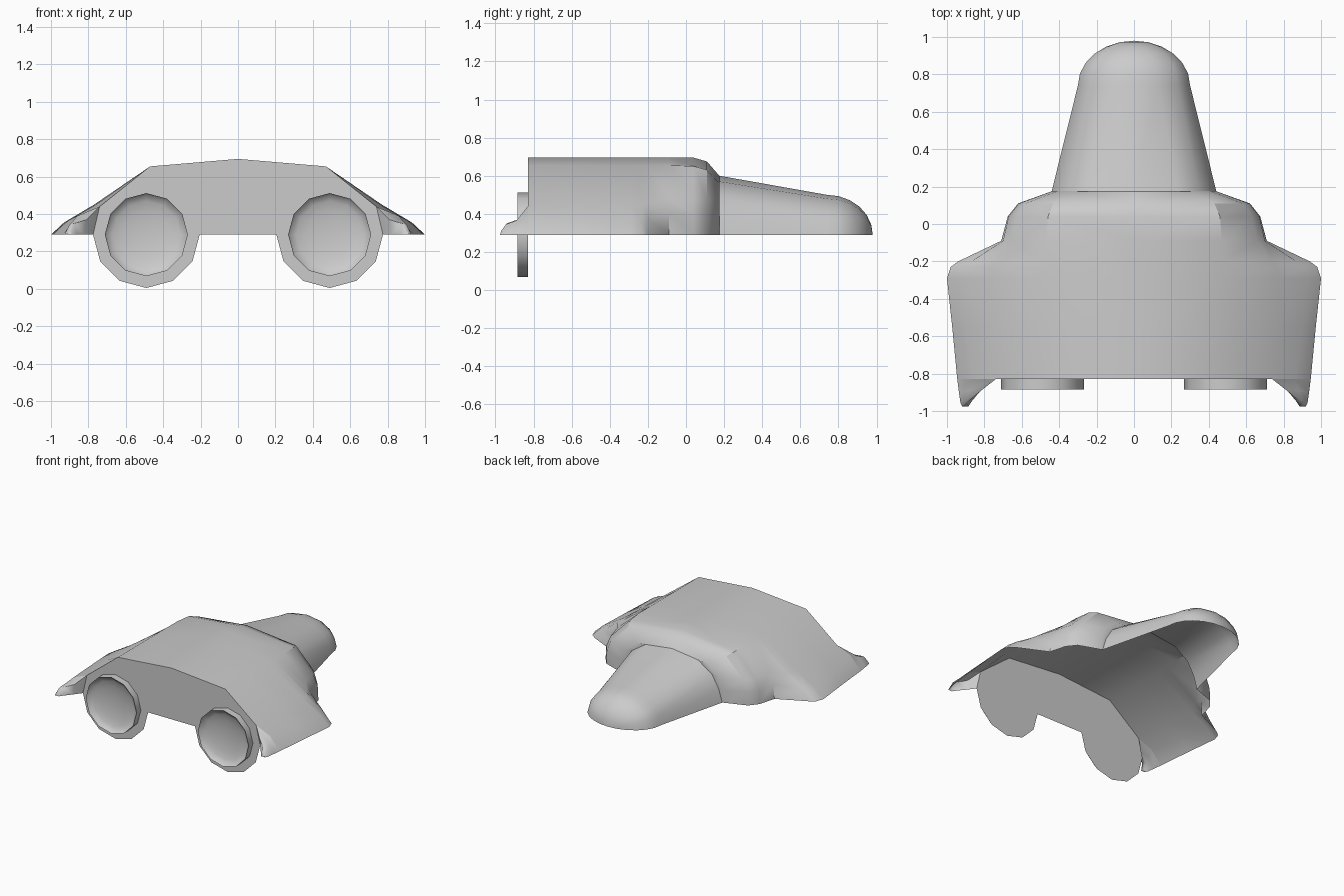
import bpy, bmesh, math

if "Cube" in bpy.data.objects:
    bpy.data.objects.remove(bpy.data.objects["Cube"])

BASE = 0.29          # height of the open lower rim
BACK = -0.83         # plane of the rear wall


def make(name, verts, faces, mirror=True, angle=35):
    me = bpy.data.meshes.new(name)
    me.from_pydata(verts, [], faces)
    bm = bmesh.new()
    bm.from_mesh(me)
    bmesh.ops.remove_doubles(bm, verts=bm.verts, dist=0.0005)
    bmesh.ops.dissolve_degenerate(bm, edges=bm.edges, dist=0.0002)
    bmesh.ops.recalc_face_normals(bm, faces=bm.faces)
    bm.to_mesh(me)
    bm.free()
    ob = bpy.data.objects.new(name, me)
    bpy.context.collection.objects.link(ob)
    if mirror:
        m = ob.modifiers.new("mirror", 'MIRROR')
        m.use_clip = True
        m.merge_threshold = 0.001
    bpy.ops.object.select_all(action='DESELECT')
    ob.select_set(True)
    bpy.context.view_layer.objects.active = ob
    bpy.ops.object.shade_smooth_by_angle(angle=math.radians(angle))
    return ob


def loft(rows, closed=False):
    n = len(rows[0])
    verts = [p for r in rows for p in r]
    faces = []
    for i in range(len(rows) - 1):
        for j in range(n if closed else n - 1):
            k = (j + 1) % n
            faces.append((i * n + j, i * n + k, (i + 1) * n + k, (i + 1) * n + j))
    return verts, faces


# Hull: half cross-sections from rear to nose: y, then (x, z) from crown to rim
sections = [
    (-0.83, (0, .695), (.47, .655), (.74, .44), (.86, .39), (.945, BASE)),
    (-0.55, (0, .695), (.47, .655), (.76, .45), (.90, .37), (.972, BASE)),
    (-0.29, (0, .695), (.47, .655), (.77, .45), (.93, .355), (1.0, BASE)),
    (-0.23, (0, .695), (.47, .655), (.76, .45), (.91, .36), (.98, BASE)),
    (-0.20, (0, .695), (.47, .655), (.74, .46), (.87, .37), (.94, BASE)),
    (-0.09, (0, .695), (.47, .655), (.66, .49), (.70, .40), (.71, BASE)),
    (0.04, (0, .695), (.46, .65), (.63, .48), (.67, .39), (.675, BASE)),
    (0.11, (0, .675), (.43, .63), (.58, .48), (.615, .39), (.62, BASE)),
    (0.175, (0, .60), (.31, .56), (.41, .48), (.44, .39), (.44, BASE)),
    (0.176, (0, .60), (.23, .57), (.35, .49), (.41, .39), (.44, BASE)),
    (0.74, (0, .50), (.13, .48), (.235, .42), (.28, .36), (.30, BASE)),
]
rows = [[(x, s[0], z) for x, z in s[1:]] for s in sections]
last = sections[-1][1:]
for i in range(1, 7):                       # rounded nose tip
    a = math.radians(15 * i)
    c = math.cos(a)
    rows.append([(x * c, 0.74 + 0.24 * math.sin(a), BASE + (z - BASE) * c) for x, z in last])
make("hull_shell", *loft(rows))

# Wing tips trailing behind the rear wall: inner rim, ridge, shoulder, outer rim
tip = [
    [(.775, BACK, BASE), (.74, BACK, .44), (.86, BACK, .39), (.945, BACK, BASE)],
    [(.82, -.89, BASE), (.81, -.885, .37), (.88, -.89, .365), (.936, -.90, BASE)],
    [(.865, -.945, BASE), (.875, -.94, .35), (.90, -.945, .345), (.928, -.955, BASE)],
    [(.885, -.975, BASE), (.892, -.97, .31), (.902, -.97, .31), (.918, -.975, BASE)],
]
v, f = loft(tip)
make("wing_tip", v, f + [(12, 13, 14, 15)], angle=50)


# Rear wall with the lower halves of the engine plates
def ring(r, y, n=12, cx=0.49):
    return [(cx + r * math.cos(2 * math.pi * k / n), y,
             BASE + r * math.sin(2 * math.pi * k / n)) for k in range(n)]


plate = ring(0.285, BACK)
lower = [plate[k % 12] for k in range(12, 5, -1)]      # right side, round the bottom, to the left
wall = [(0, BACK, .695), (.47, BACK, .655), (.74, BACK, .44)] + lower + [(0, BACK, BASE)]
make("rear_wall", wall, [tuple(range(len(wall)))])

# Engine nozzles: short collar with a shallow dish
rim = -0.885
nozzle = [ring(0.222, BACK), ring(0.222, rim)]
for i in range(1, 6):
    a = math.radians(18 * i)
    nozzle.append(ring(0.222 * math.cos(a), rim + 0.052 * math.sin(a)))
make("engine_nozzle", *loft(nozzle, closed=True), angle=50)
